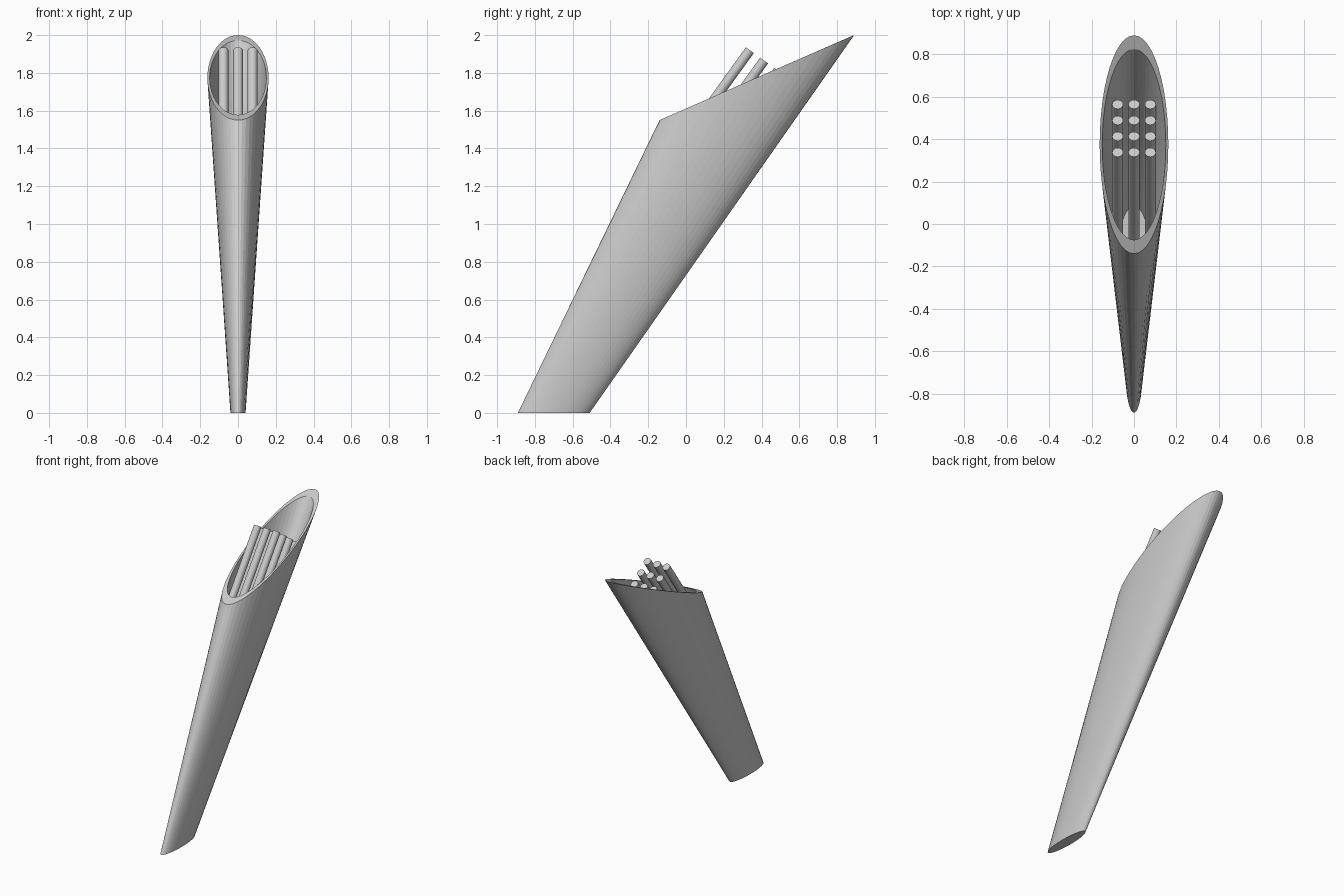
import bpy, bmesh, math
from mathutils import Vector

if "Cube" in bpy.data.objects:
    bpy.data.objects.remove(bpy.data.objects["Cube"])

SIDES = 48


def add_object(name, bm):
    bmesh.ops.recalc_face_normals(bm, faces=bm.faces)
    mesh = bpy.data.meshes.new(name)
    bm.to_mesh(mesh)
    bm.free()
    obj = bpy.data.objects.new(name, mesh)
    bpy.context.collection.objects.link(obj)
    return obj


def ellipse(bm, front, back, half_width):
    """Ring spanning two (y, z) end points, half_width wide in x."""
    f, b = Vector((0, *front)), Vector((0, *back))
    mid, half = (f + b) / 2, (b - f) / 2
    ring = []
    for i in range(SIDES):
        a = 2 * math.pi * i / SIDES
        ring.append(bm.verts.new(mid + half * math.cos(a) + Vector((half_width * math.sin(a), 0, 0))))
    return ring


def bridge(bm, a, b):
    for i in range(SIDES):
        j = (i + 1) % SIDES
        bm.faces.new((a[i], a[j], b[j], b[i]))


# Leaning tapered holder: outer wall, slanted rim, inner wall and floor
bm = bmesh.new()
rings = [
    ellipse(bm, (-0.89, 0.0), (-0.51, 0.0), 0.04),
    ellipse(bm, (-0.14, 1.55), (0.89, 2.0), 0.162),
    ellipse(bm, (-0.075, 1.578), (0.825, 1.972), 0.15),
    ellipse(bm, (-0.37, 0.9), (0.085, 0.9), 0.075),
]
for lower, upper in zip(rings, rings[1:]):
    bridge(bm, lower, upper)
bm.faces.new(rings[0])
bm.faces.new(rings[-1])
add_object("holder", bm)

# Three by four bundle of slanted rods
axis = Vector((0, 0.585, 0.811)).normalized()
tilt = axis.to_track_quat('Z', 'Y')
across = Vector((0, axis.z, -axis.y))
first_top = Vector((0, 0.338, 1.92))
length, radius = 0.7, 0.026
for row in range(4):
    for col in (-1, 0, 1):
        bm = bmesh.new()
        bmesh.ops.create_cone(bm, cap_ends=True, segments=20, radius1=radius,
                              radius2=radius, depth=length)
        rod = add_object(f"rod_{row + 1}_{col + 2}", bm)
        rod.rotation_mode = 'QUATERNION'
        rod.rotation_quaternion = tilt
        rod.location = (first_top + across * 0.093 * row
                        + Vector((0.077 * col, 0, 0)) - axis * length / 2)
        bpy.ops.object.select_all(action='DESELECT')
        rod.select_set(True)
        bpy.context.view_layer.objects.active = rod
        bpy.ops.object.shade_smooth_by_angle()
